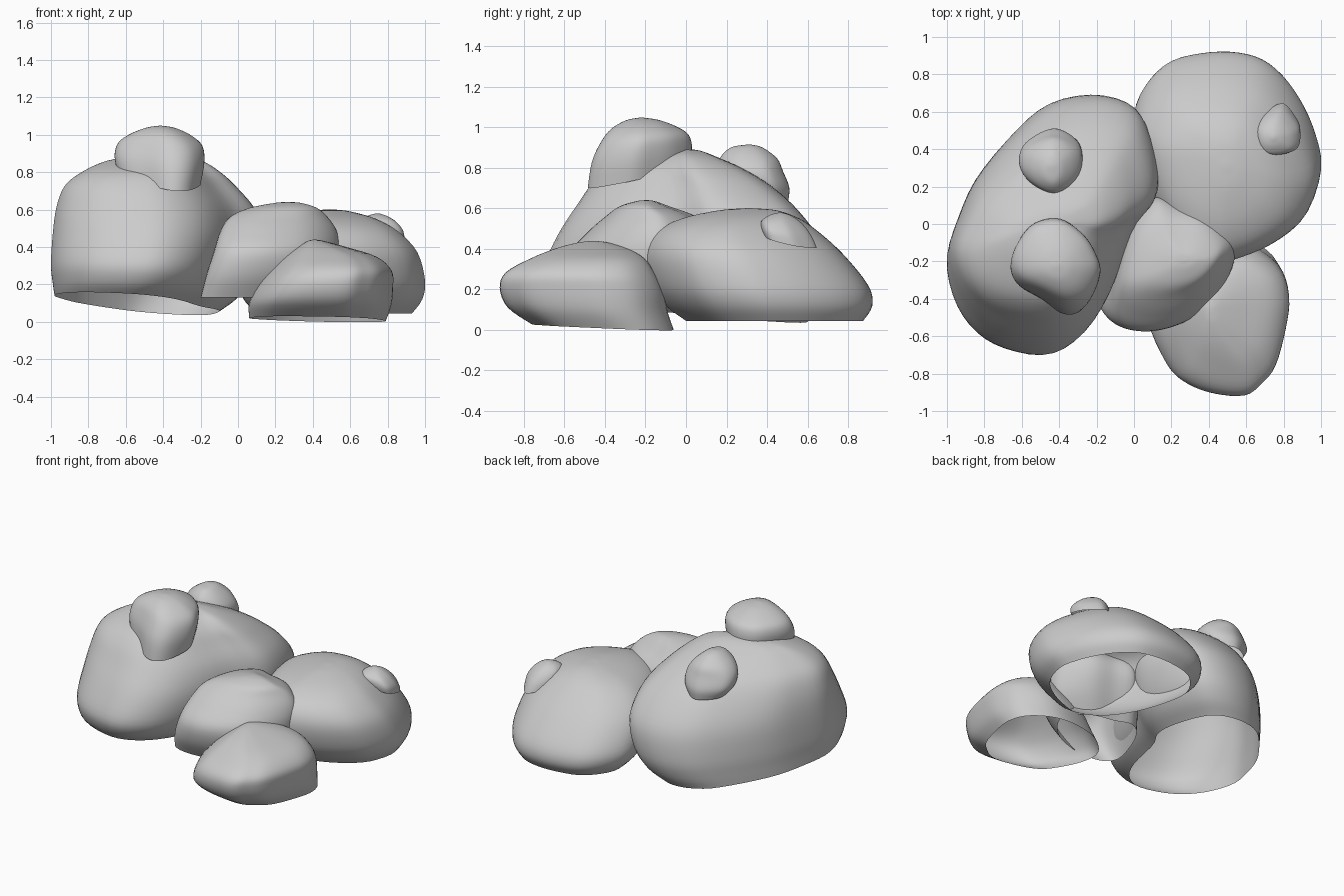
import bpy, bmesh
from math import hypot

N, SUB = 56, 4          # points round each ring, steps between levels


def spline(p0, p1, p2, p3, t):
    """Catmull-Rom interpolation of equal-length tuples."""
    return tuple(0.5 * (2 * b + (c - a) * t + (2 * a - 5 * b + 4 * c - d) * t * t
                        + (3 * b - a - 3 * c + d) * t ** 3)
                 for a, b, c, d in zip(p0, p1, p2, p3))


def unit_outline(pts):
    """Smooth closed outline scaled to the 0..1 square."""
    n, out = len(pts), []
    for k in range(N):
        f = k * n / N
        i = int(f)
        out.append(spline(pts[i - 1], pts[i], pts[(i + 1) % n], pts[(i + 2) % n], f - i))
    xs, ys = [p[0] for p in out], [p[1] for p in out]
    return [((x - min(xs)) / (max(xs) - min(xs)), (y - min(ys)) / (max(ys) - min(ys)))
            for x, y in out]


def boulder(name, outline, levels, tilt=(0, 0), soft=0.8):
    """Open-bottomed rock: levels are (z, xmin, xmax, ymin, ymax) going upward.
    The rim is tilted, and rings soften towards an ellipse near the top."""
    shape = unit_outline(outline)
    rows, last = [], len(levels) - 1
    for i in range(last):
        a, d = levels[max(i - 1, 0)], levels[min(i + 2, last)]
        rows += [spline(a, levels[i], levels[i + 1], d, s / SUB) for s in range(SUB)]
    rows.append(levels[-1])
    bm = bmesh.new()
    rings = []
    for r, (z, x0, x1, y0, y1) in enumerate(rows):
        t = r / (len(rows) - 1)
        w, e = (1 - t) ** 2, soft * t * t
        ring = []
        for u, v in shape:
            du, dv = u - 0.5, v - 0.5
            g = 1 - e + e * 0.5 / hypot(du, dv)
            x = (x0 + x1) / 2 + du * g * (x1 - x0)
            y = (y0 + y1) / 2 + dv * g * (y1 - y0)
            lean = tilt[0] * (x - (x0 + x1) / 2) + tilt[1] * (y - (y0 + y1) / 2)
            ring.append(bm.verts.new((x, y, z + w * lean)))
        rings.append(ring)
    for lo, hi in zip(rings, rings[1:]):
        for k in range(N):
            j = (k + 1) % N
            bm.faces.new((lo[k], lo[j], hi[j], hi[k]))
    # rounded cap
    z, x0, x1, y0, y1 = levels[-1]
    top = bm.verts.new(((x0 + x1) / 2, (y0 + y1) / 2, z + 0.002))
    for k in range(N):
        bm.faces.new((rings[-1][k], rings[-1][(k + 1) % N], top))
    bmesh.ops.recalc_face_normals(bm, faces=bm.faces)
    if sum(f.normal.z * f.calc_area() for f in bm.faces) < 0:
        bmesh.ops.reverse_faces(bm, faces=bm.faces)
    mesh = bpy.data.meshes.new(name)
    bm.to_mesh(mesh)
    bm.free()
    mesh.polygons.foreach_set("use_smooth", [True] * len(mesh.polygons))
    bpy.context.collection.objects.link(bpy.data.objects.new(name, mesh))


# large left boulder
boulder("large_boulder",
        [(0.13, 0.28), (0.08, 0.5), (-0.01, 0.64), (-0.2, 0.69), (-0.43, 0.64), (-0.62, 0.49),
         (-0.83, 0.25), (-0.94, 0.02), (-1, -0.2), (-0.95, -0.42), (-0.83, -0.58),
         (-0.66, -0.67), (-0.43, -0.7), (-0.25, -0.6), (-0.12, -0.4), (0, -0.06), (0.11, 0.11)],
        [(0.10, -0.98, -0.1, -0.61, 0.6), (0.17, -0.99, 0.0, -0.675, 0.655),
         (0.28, -1, 0.08, -0.7, 0.69),
         (0.45, -0.99, 0.13, -0.63, 0.67), (0.6, -0.97, 0.1, -0.54, 0.56),
         (0.72, -0.925, 0.0, -0.46, 0.42), (0.8, -0.83, -0.09, -0.37, 0.28),
         (0.86, -0.7, -0.19, -0.21, 0.14), (0.885, -0.55, -0.3, -0.09, 0.07),
         (0.892, -0.46, -0.38, -0.03, 0.02)], tilt=(-0.06, -0.08), soft=-0.1)

# back right boulder
boulder("back_boulder",
        [(1, 0.28), (0.97, 0.46), (0.9, 0.63), (0.8, 0.78), (0.68, 0.88), (0.53, 0.92),
         (0.36, 0.915), (0.19, 0.87), (0.07, 0.76), (0, 0.6), (0.03, 0.38), (0.12, 0.12),
         (0.27, -0.1), (0.45, -0.2), (0.6, -0.17), (0.78, -0.08), (0.93, 0.06)],
        [(0.045, 0.1, 0.93, 0.0, 0.875), (0.12, 0.03, 0.985, -0.1, 0.92),
         (0.22, 0, 1, -0.17, 0.9), (0.37, 0.02, 0.96, -0.2, 0.78),
         (0.48, 0.1, 0.86, -0.15, 0.66), (0.55, 0.22, 0.74, -0.02, 0.56),
         (0.59, 0.38, 0.6, 0.16, 0.45), (0.60, 0.46, 0.52, 0.28, 0.34)], soft=0.3)

# middle boulder leaning between its neighbours
boulder("middle_boulder",
        [(0.54, -0.17), (0.49, -0.06), (0.38, 0.04), (0.24, 0.08), (0.11, 0.13), (0.0, 0.02),
         (-0.08, -0.2), (-0.12, -0.42), (-0.07, -0.53), (0.05, -0.57), (0.2, -0.55),
         (0.36, -0.47), (0.48, -0.33)],
        [(0.13, -0.2, 0.42, -0.5, 0.0), (0.25, -0.17, 0.51, -0.56, 0.08),
         (0.38, -0.13, 0.54, -0.57, 0.14), (0.48, -0.1, 0.53, -0.49, 0.13),
         (0.56, -0.05, 0.48, -0.4, 0.05), (0.61, 0.06, 0.42, -0.33, -0.08),
         (0.635, 0.19, 0.34, -0.25, -0.15), (0.64, 0.24, 0.29, -0.21, -0.18)], soft=0.5)

# low front boulder
boulder("front_boulder",
        [(0.83, -0.38), (0.78, -0.23), (0.63, -0.12), (0.45, -0.11), (0.25, -0.18),
         (0.1, -0.35), (0.1, -0.55), (0.19, -0.77), (0.28, -0.86), (0.42, -0.91),
         (0.58, -0.92), (0.67, -0.86), (0.75, -0.76), (0.81, -0.55)],
        [(0.015, 0.06, 0.79, -0.76, -0.06), (0.1, 0.06, 0.82, -0.88, -0.09),
         (0.2, 0.11, 0.83, -0.92, -0.11), (0.28, 0.18, 0.82, -0.89, -0.15),
         (0.35, 0.25, 0.74, -0.77, -0.2), (0.4, 0.32, 0.58, -0.65, -0.28),
         (0.43, 0.37, 0.47, -0.54, -0.38), (0.438, 0.39, 0.43, -0.48, -0.43)],
        tilt=(-0.02, -0.04), soft=0.3)

# pebbles resting on the boulders
boulder("front_pebble",
        [(-0.18, -0.28), (-0.21, -0.16), (-0.28, -0.05), (-0.4, 0.03), (-0.54, 0), (-0.63, -0.12),
         (-0.66, -0.24), (-0.62, -0.33), (-0.5, -0.4), (-0.36, -0.48), (-0.25, -0.44)],
        [(0.765, -0.64, -0.2, -0.485, 0.025), (0.87, -0.66, -0.18, -0.465, 0.03),
         (0.95, -0.64, -0.19, -0.42, 0.01), (1.0, -0.58, -0.25, -0.37, -0.05),
         (1.035, -0.5, -0.33, -0.3, -0.13), (1.047, -0.44, -0.39, -0.24, -0.2)],
        tilt=(-0.1, 0.22), soft=1)

boulder("rear_pebble",
        [(-0.28, 0.33), (-0.3, 0.45), (-0.43, 0.52), (-0.58, 0.44), (-0.61, 0.33),
         (-0.55, 0.23), (-0.42, 0.16), (-0.32, 0.22)],
        [(0.66, -0.57, -0.31, 0.2, 0.505), (0.72, -0.61, -0.28, 0.17, 0.51),
         (0.79, -0.61, -0.28, 0.16, 0.48), (0.85, -0.57, -0.32, 0.17, 0.45),
         (0.9, -0.5, -0.38, 0.22, 0.38), (0.914, -0.46, -0.42, 0.29, 0.33)],
        tilt=(0, -0.15), soft=1)

boulder("right_pebble",
        [(0.89, 0.5), (0.86, 0.57), (0.79, 0.64), (0.71, 0.61), (0.66, 0.54), (0.67, 0.43),
         (0.74, 0.37), (0.87, 0.4)],
        [(0.44, 0.68, 0.89, 0.38, 0.645), (0.49, 0.66, 0.885, 0.37, 0.615),
         (0.535, 0.66, 0.85, 0.375, 0.57), (0.565, 0.69, 0.8, 0.41, 0.52),
         (0.578, 0.73, 0.76, 0.45, 0.48)], tilt=(-0.2, -0.25), soft=1)
